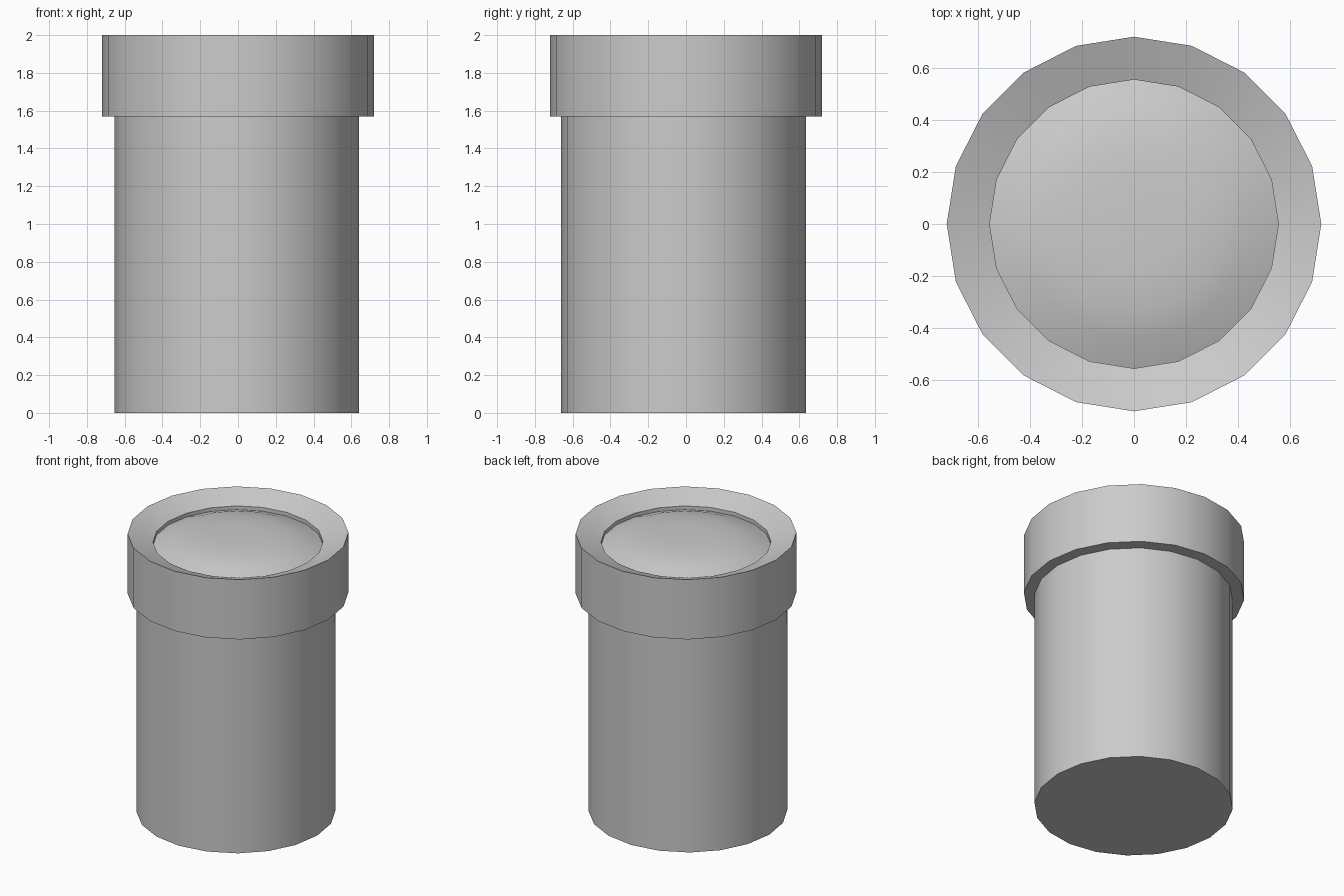
import bpy, bmesh, math

if "Cube" in bpy.data.objects:
    bpy.data.objects.remove(bpy.data.objects["Cube"])

SIDES = 20


def turned_part(name, profile, centre=(0, 0)):
    """Lathe a list of (radius, z) points around the z axis."""
    bm = bmesh.new()
    rings = []
    for r, z in profile:
        if r == 0:
            rings.append([bm.verts.new((0, 0, z))] * SIDES)
        else:
            rings.append([bm.verts.new((r * math.cos(i * math.tau / SIDES),
                                        r * math.sin(i * math.tau / SIDES), z))
                          for i in range(SIDES)])
    for a, b in zip(rings, rings[1:]):
        for i in range(SIDES):
            j = (i + 1) % SIDES
            corners = list(dict.fromkeys((a[i], a[j], b[j], b[i])))
            bm.faces.new(corners)
    bmesh.ops.recalc_face_normals(bm, faces=bm.faces)
    mesh = bpy.data.meshes.new(name)
    bm.to_mesh(mesh)
    bm.free()
    obj = bpy.data.objects.new(name, mesh)
    obj.location = (centre[0], centre[1], 0)
    bpy.context.collection.objects.link(obj)
    bpy.ops.object.select_all(action='DESELECT')
    obj.select_set(True)
    bpy.context.view_layer.objects.active = obj
    bpy.ops.object.shade_smooth_by_angle(angle=math.radians(30))
    return obj


# Lower pipe, slightly off centre
turned_part("pipe_body", [(0, 0), (0.648, 0), (0.648, 1.57), (0, 1.57)],
            (-0.007, -0.013))

# Wide collar with an inward sloping lip and a shallow dome set inside it
turned_part("collar_and_dome", [
    (0, 1.57), (0.72, 1.57), (0.72, 2.0),
    (0.555, 1.937), (0.555, 1.91),
    (0.44, 1.955), (0.33, 1.98), (0.18, 1.99), (0, 1.99)])
